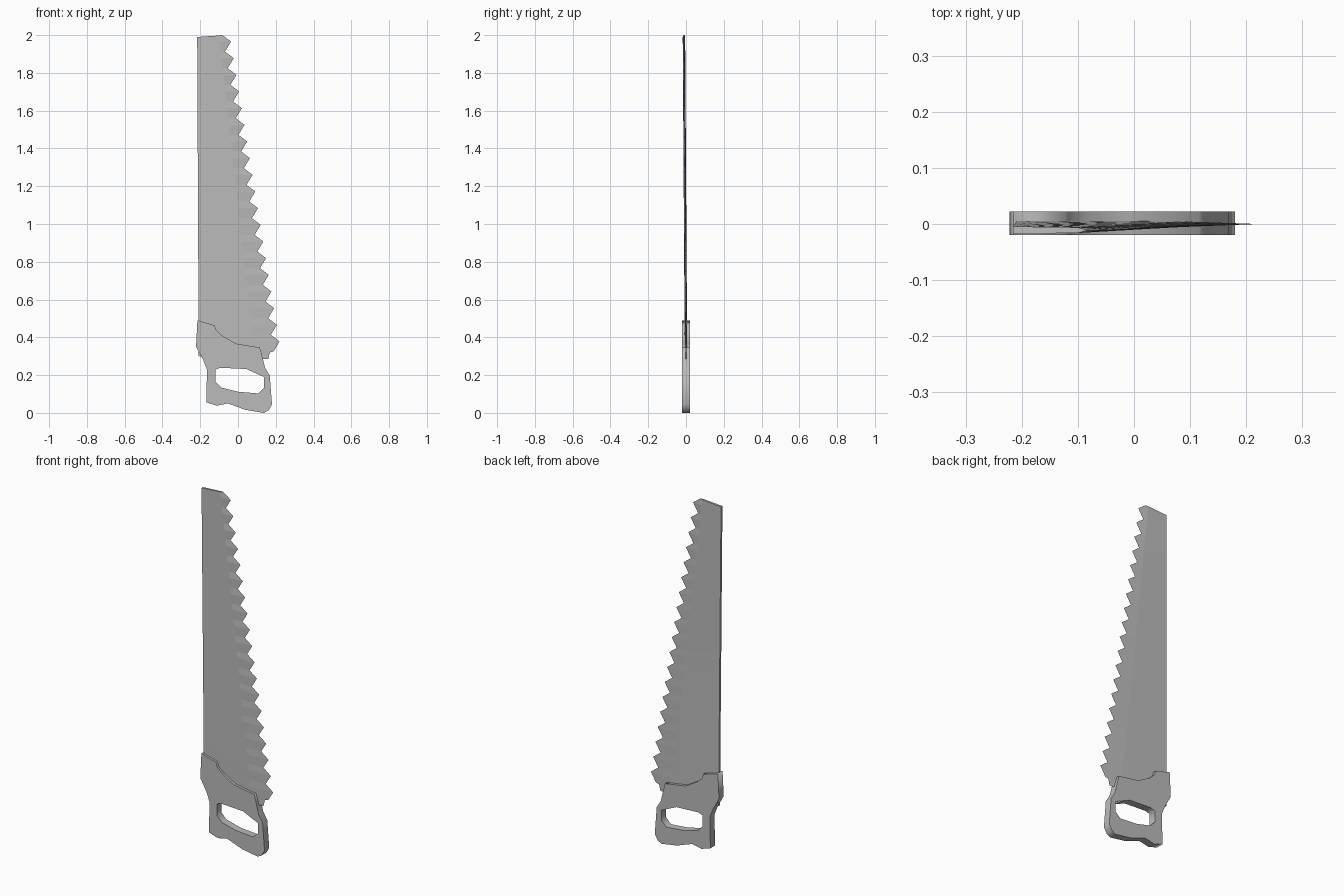
import bpy, bmesh
from mathutils import Vector

cube = bpy.data.objects.get("Cube")
if cube:
    bpy.data.objects.remove(cube, do_unlink=True)

# One plain grey for the whole tool
grey = bpy.data.materials.new("plain grey")
grey.use_nodes = True
colour = (0.5, 0.5, 0.5, 1)
grey.diffuse_color = colour
grey.node_tree.nodes["Principled BSDF"].inputs["Base Color"].default_value = colour


def link(name, data):
    obj = bpy.data.objects.new(name, data)
    bpy.context.collection.objects.link(obj)
    data.materials.append(grey)
    return obj


# Handle: flat profile with a grip hole, extruded to its thickness
outline = [(-.215, .49), (-.123, .463), (-.117, .44), (-.085, .41), (-.012, .367),
           (.116, .346), (.128, .3), (.143, .24), (.168, .198), (.18, .045),
           (.162, .013), (.138, 0), (.04, .016), (-.053, .05), (-.112, .038),
           (-.168, .056), (-.164, .23), (-.186, .285), (-.222, .35)]
grip_hole = [(-.118, .23), (-.092, .239), (.045, .232), (.138, .19), (.138, .132),
             (.108, .103), (0, .112), (-.087, .134), (-.118, .165)]
curve = bpy.data.curves.new("handle", "CURVE")
curve.dimensions = "2D"
curve.fill_mode = "BOTH"
curve.extrude = 0.021
for loop in (outline, grip_hole):
    spline = curve.splines.new("POLY")
    spline.points.add(len(loop) - 1)
    for point, (x, z) in zip(spline.points, loop):
        point.co = (x, z, 0, 1)
    spline.use_cyclic_u = True
handle = link("handle", curve)
handle.rotation_euler.x = 1.570796
handle.location.y = 0.001
bpy.context.view_layer.objects.active = handle
handle.select_set(True)
bpy.ops.object.convert(target="MESH")

# Toothed edge: a tip and a notch for every tooth, from the nose to the heel
TEETH = 19
first, last = Vector((-.037, 1.966)), Vector((.22, .378))
edge = [Vector((-.083, 2))]
for i in range(TEETH):
    tip = first.lerp(last, i / (TEETH - 1))
    edge += [tip, tip + Vector((-.032, -.053))]
edge += [Vector((.168, .32)), Vector((.16, .285)), Vector((.12, .295))]


def lean(z):
    return -.011 * (z - .3) / 1.7


# Blade: flat plate from spine to bevel line, then ground down to the teeth
bm = bmesh.new()
rows = []
for n, p in enumerate(edge):
    t = n / (len(edge) - 1)
    spine = Vector((-.216 + .008 * t, 1.99 - 1.69 * t))
    bevel = Vector((-.1 + .2 * t, min(p.y, 1.998)))
    row = []
    for q, half in ((spine, .0065), (bevel, .005)):
        for side in (-1, 1):
            row.append(bm.verts.new((q.x, lean(q.y) + side * half, q.y)))
    row.append(bm.verts.new((p.x, lean(p.y) * max(0, 1 - t), p.y)))
    rows.append(row)
ring = (0, 2, 4, 3, 1)
for a, b in zip(rows, rows[1:]):
    for i, j in zip(ring, ring[1:] + ring[:1]):
        bm.faces.new((a[i], a[j], b[j], b[i]))
for row in (rows[0], rows[-1]):
    bm.faces.new([row[i] for i in ring])
bmesh.ops.recalc_face_normals(bm, faces=bm.faces)
mesh = bpy.data.meshes.new("blade")
bm.to_mesh(mesh)
bm.free()
link("blade", mesh)
